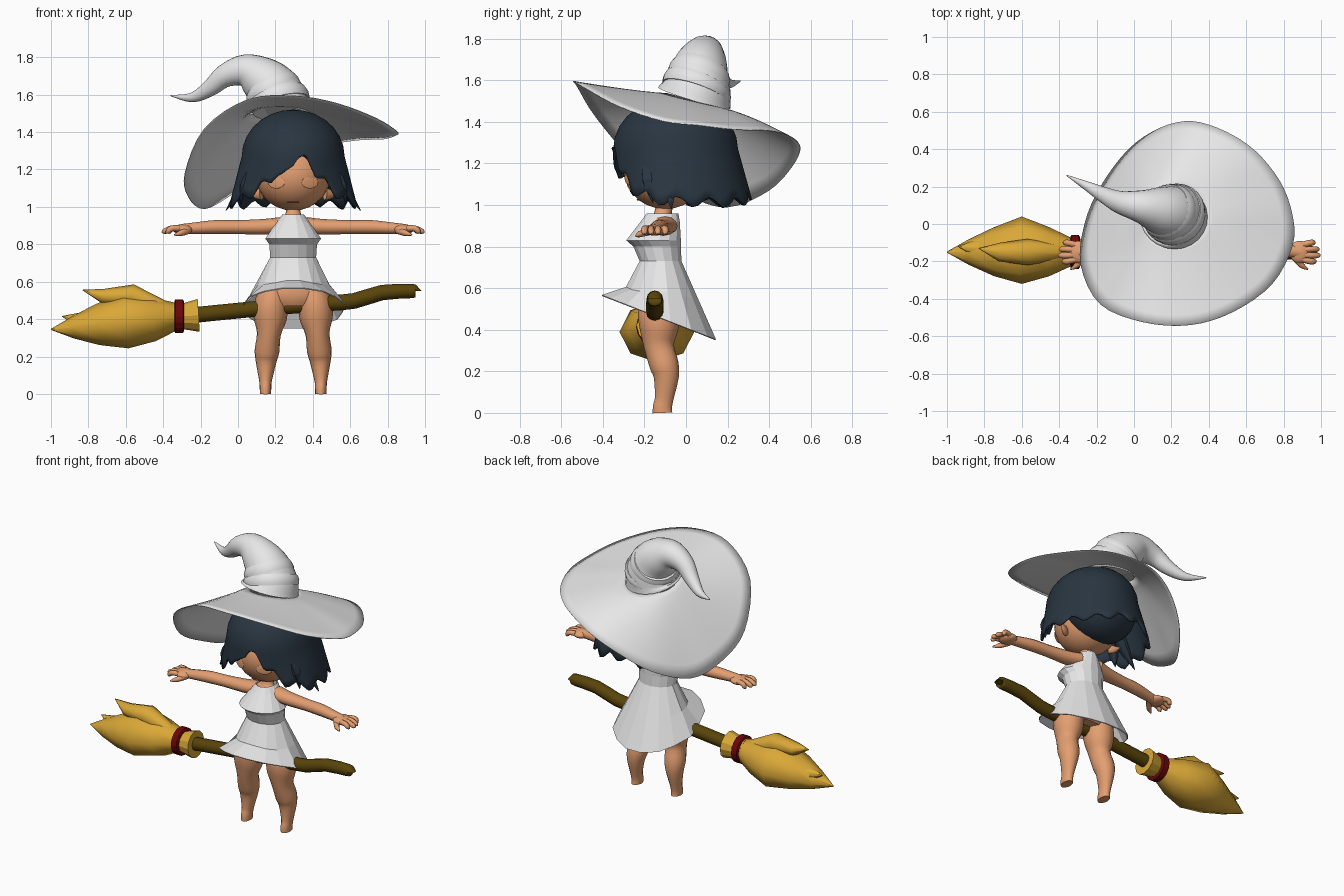
import bpy, math
from mathutils import Vector

if "Cube" in bpy.data.objects:
    bpy.data.objects.remove(bpy.data.objects["Cube"])

CX = 0.295          # the figure's own centre line


def material(name, rgb):
    m = bpy.data.materials.new(name)
    m.use_nodes = True
    m.diffuse_color = (*rgb, 1)
    bsdf = m.node_tree.nodes["Principled BSDF"]
    bsdf.inputs["Base Color"].default_value = (*rgb, 1)
    bsdf.inputs["Roughness"].default_value = 0.8
    return m


white = material("off_white_cloth", (0.8, 0.8, 0.8))
skin = material("tan_skin", (0.77, 0.345, 0.165))
dark = material("blue_black_hair", (0.022, 0.036, 0.052))
straw = material("golden_straw", (0.7, 0.39, 0.038))
wood = material("dark_wood", (0.1, 0.058, 0.003))
red = material("deep_red", (0.15, 0.002, 0.003))
lips = material("brown_lip", (0.36, 0.13, 0.07))


def loft(name, rings, mat, smooth=True, caps=True, thick=0):
    """Skin a list of equal-length rings with quads."""
    n = len(rings[0])
    verts = [tuple(p) for r in rings for p in r]
    faces = [(i * n + j, i * n + (j + 1) % n, (i + 1) * n + (j + 1) % n, (i + 1) * n + j)
             for i in range(len(rings) - 1) for j in range(n)]
    if caps:
        faces += [tuple(reversed(range(n))), tuple(range(len(verts) - n, len(verts)))]
    me = bpy.data.meshes.new(name)
    me.from_pydata(verts, [], faces)
    me.materials.append(mat)
    for p in me.polygons:
        p.use_smooth = smooth and len(p.vertices) == 4
    ob = bpy.data.objects.new(name, me)
    bpy.context.collection.objects.link(ob)
    if thick:
        mod = ob.modifiers.new("thickness", "SOLIDIFY")
        mod.thickness = thick
    return ob


def spline(pts, steps=4, closed=False):
    """Resample points of any width along a smooth curve."""
    n, out = len(pts), []
    pick = (lambda i: pts[i % n]) if closed else (lambda i: pts[max(0, min(n - 1, i))])
    for i in range(n if closed else n - 1):
        for k in range(steps):
            t = k / steps
            out.append([b + 0.5 * t * (c - a + t * (2 * a - 5 * b + 4 * c - d + t * (3 * (b - c) + d - a)))
                        for a, b, c, d in zip(pick(i - 1), pick(i), pick(i + 1), pick(i + 2))])
    return out if closed else out + [list(pts[-1])]


def tube(name, pts, mat, sides=12, smooth=True, steps=3):
    """Sweep an ellipse along (x, y, z, radius[, depth radius]) points."""
    pts = [tuple(p) if len(p) == 5 else (*p, p[3]) for p in pts]
    if steps > 1:
        pts = spline(pts, steps)
    rings = []
    for i, p in enumerate(pts):
        d = Vector(pts[min(i + 1, len(pts) - 1)][:3]) - Vector(pts[max(i - 1, 0)][:3])
        d.normalize()
        u = Vector((0, 1, 0)).cross(d).normalized()
        v = d.cross(u)
        angles = [2 * math.pi * k / sides for k in range(sides)]
        rings.append([Vector(p[:3]) + u * max(p[3], .001) * math.cos(a) + v * max(p[4], .001) * math.sin(a)
                      for a in angles])
    return loft(name, rings, mat, smooth)


def ball(name, loc, size, mat, yaw=0):
    bpy.ops.mesh.primitive_uv_sphere_add(segments=24, ring_count=14, location=loc, rotation=(0, 0, yaw))
    ob = bpy.context.object
    ob.name, ob.scale = name, size
    ob.data.materials.append(mat)
    bpy.ops.object.shade_smooth()
    return ob


def ramp(x, table):
    for (a, u), (b, v) in zip(table, table[1:]):
        if x <= b:
            return u + (v - u) * (x - a) / (b - a)
    return table[-1][1]


# Hat brim: blends from the crown ring to a drooping wavy rim
rim = spline([(.85, -.11, 1.405), (.845, .06, 1.385), (.78, .23, 1.365), (.65, .39, 1.36), (.49, .495, 1.335),
              (.31, .55, 1.28), (.14, .515, 1.19), (-.03, .4, 1.07), (-.18, .2, .99), (-.265, 0, 1.05),
              (-.285, -.22, 1.18), (-.18, -.43, 1.42), (.05, -.525, 1.575), (.3, -.54, 1.595),
              (.53, -.47, 1.555), (.74, -.32, 1.475)], 4, True)
rings = []
for k in range(9):
    t, ring = k / 8, []
    for x, y, z in rim:
        a = math.atan2(y - .05, x - .22)
        ix, iy = .22 + .14 * math.cos(a), .05 + .14 * math.sin(a)
        iz = 1.5 - .27 * (iy - .05)
        ring.append((ix + (x - ix) * t, iy + (y - iy) * t, iz + (z - iz) * t ** 1.3))
    rings.append(ring)
loft("hat_brim", rings[::-1], white, caps=False, thick=0.004)

# Hat crown with bent tail, and two slanted wrapped bands
tube("hat_crown", [(.212, .04, 1.515, .182), (.212, .052, 1.56, .165), (.185, .062, 1.63, .143),
                   (.115, .078, 1.69, .12), (.03, .095, 1.728, .087), (-.07, .115, 1.7, .062),
                   (-.15, .15, 1.635, .045), (-.245, .2, 1.585, .026), (-.36, .26, 1.595, .003)], white, 24, steps=4)
tube("hat_lower_band", [(.22, .045, 1.54, .168), (.212, .055, 1.568, .172), (.204, .065, 1.592, .16)],
     white, 24, steps=2)
tube("hat_upper_band", [(.197, .055, 1.592, .153), (.183, .067, 1.622, .156), (.165, .08, 1.65, .14)],
     white, 24, steps=2)

# Hair shell: parted fringe, pointed locks along the hem
LOCKS, PER = 14, 6
hem_line = [(-180, 1.02), (-140, .98), (-80, .99), (-50, 1.04), (-32, 1.1), (-20, 1.14), (-12, 1.12), (3, 1.235),
            (10, 1.24), (25, 1.16), (38, 1.1), (50, 1.04), (80, .99), (140, .98), (180, 1.02)]
cols = []
for j in range(LOCKS * PER):
    th = 2 * math.pi * j / (LOCKS * PER)
    turn = (math.degrees(th) + 180) % 360 - 180
    hem = ramp(turn, hem_line) + .06 * abs(2 * ((j / PER + .45) % 1) - 1)
    flare = ramp(abs(turn), [(0, 0), (40, .05), (75, .25), (180, .25)])
    col = []
    for k in range(13):
        if k <= 7:
            b = math.pi / 2 * k / 7
            f, z = max(math.sin(b), .01), 1.27 + .25 * math.cos(b)
        else:
            z = 1.27 + (hem - 1.27) * (k - 7) / 5
            f = 1 + flare * (1.27 - z) / .27
        col.append((CX + .275 * f * math.sin(th), -.05 - .3 * f * math.cos(th), z))
    cols.append(col)
loft("hair_shell", [list(r) for r in zip(*cols)][::-1], dark, caps=False, thick=0.012)
ball("hair_back", (CX, .03, 1.22), (.235, .2, .21), dark)

# Head and face
ball("head", (CX, -.1, 1.17), (.2, .2, .19), skin)
ball("mouth", (CX, -.231, 1.025), (.032, .006, .004), lips)
for s, label in ((1, "left"), (-1, "right")):
    ball(f"{label}_eye", (CX + s * .09, -.272, 1.13), (.05, .005, .032), skin, yaw=s * .48)
    tube(f"{label}_ear", [(CX + s * .17, -.1, 1.07, .035, .02), (CX + s * .2, -.08, 1.07, .025, .015),
                          (CX + s * .235, -.06, 1.085, .002)], skin, 8)
    for i, (y, z, out) in enumerate([(-.17, 1.01, .28), (-.08, .98, .36)]):
        tube(f"{label}_side_lock_{i + 1}", [(CX + s * .22, y, 1.22, .02, .04), (CX + s * .27, y, 1.12, .022, .045),
                                            (CX + s * out, y + .01, z, .002)], dark, 6, smooth=False)

# Neck and torso beneath the dress
tube("neck_and_torso", [(CX, -.1, 1.03, .04), (CX, -.11, .96, .042), (CX, -.12, .92, .1, .05),
                        (CX, -.13, .84, .11, .07), (CX, -.12, .72, .1, .08)], skin, 16)
tube("hips", [(CX, -.12, .72, .1, .08), (CX, -.12, .6, .16, .1), (CX, -.125, .52, .18, .1),
              (CX, -.125, .47, .13, .08)], skin, 16)

# Arms, hands and legs on both sides
for s, label in ((1, "left"), (-1, "right")):
    tube(f"{label}_arm", [(CX + s * x, y, z, r, d) for x, y, z, r, d in
                          [(.07, -.1, .9, .045, .06), (.16, -.11, .893, .042, .05), (.3, -.12, .892, .037, .04),
                           (.42, -.13, .892, .037, .04), (.54, -.145, .885, .03, .034),
                           (.6, -.15, .88, .028, .034)]], skin)
    ball(f"{label}_palm", (CX + s * .59, -.15, .88), (.055, .06, .027), skin)
    for i, (y, tip) in enumerate([(-.2, .68), (-.168, .7), (-.135, .695), (-.1, .675)]):
        tube(f"{label}_finger_{i + 1}", [(CX + s * .61, y * .8 - .03, .885, .017), (CX + s * .65, y, .885, .016),
                                         (CX + s * (tip - .01), y, .868, .014), (CX + s * tip, y, .86, .003)], skin, 8)
    tube(f"{label}_thumb", [(CX + s * .56, -.17, .875, .02), (CX + s * .6, -.22, .86, .016),
                            (CX + s * .635, -.242, .85, .004)], skin, 8)
    tube(f"{label}_leg", [(CX + s * x, y, z, r, d) for x, y, z, r, d in
                          [(.1, -.12, .56, .075, .09), (.118, -.13, .48, .09, .1), (.123, -.13, .4, .088, .092),
                           (.13, -.13, .32, .064, .072), (.14, -.105, .23, .066, .07), (.145, -.095, .17, .055, .06),
                           (.148, -.105, .07, .034, .045), (.148, -.113, .03, .031, .046),
                           (.148, -.113, 0, .03, .047)]], skin, 16)

# Dress: faceted bodice tucked at the waist, then a tilted pleated skirt
SIDES = 16


def dress_ring(z, rx, front, back):
    c, r = (front + back) / 2, (back - front) / 2
    return [Vector((CX + rx * math.cos(a), c + r * math.sin(a), z))
            for a in (2 * math.pi * (k + .5) / SIDES for k in range(SIDES))]


bodice = [dress_ring(*p) for p in [(.73, .125, -.225, -.02), (.8, .13, -.255, -.022), (.83, .152, -.29, -.022),
                                   (.92, .09, -.22, -.028), (.96, .058, -.19, -.035)]]
loft("dress_bodice", bodice, white, smooth=False, caps=False, thick=0.006)
waist, hem = bodice[0], dress_ring(0, .28, -.41, .15)
for i, p in enumerate(hem):
    p.z = .46 - .39 * (p.y + .13)
    p.x = CX + (p.x - CX) * (1.02 if i % 2 else .97)
middle = []
for a, b in zip(waist, hem):
    front = max(0, min(1, (-.1 - b.y) / .25))
    m = a.lerp(b, .5 - .14 * front)
    m.z = a.z + (b.z - a.z) * (.5 + .26 * front)
    middle.append(m)
loft("dress_skirt", [hem, middle, waist], white, smooth=False, caps=False, thick=0.006)

# Broom: crooked handle, collar, red binding and straw
BY = -.15
tube("broom_handle", [(-.3, BY, .415, .042), (.1, BY, .455, .042), (.45, BY, .483, .042), (.62, BY, .497, .042),
                      (.77, BY, .542, .041), (.93, BY, .55, .038), (.95, BY, .55, .032)], wood, 12, steps=2)
tube("broom_collar", [(-.21, BY, .42, .088), (-.29, BY, .415, .07), (-.35, BY, .415, .075)],
     straw, 12, smooth=False, steps=1)
tube("broom_binding", [(-.29, BY, .415, .082), (-.295, BY, .415, .09), (-.335, BY, .415, .09),
                       (-.34, BY, .415, .082)], red, 16, smooth=False, steps=1)
tube("broom_straw", [(-.335, BY, .415, .075), (-.45, BY, .4, .118, .13), (-.6, BY + .01, .39, .147, .18),
                     (-.75, BY, .37, .11, .13), (-.88, BY, .355, .06, .07), (-1, BY, .345, .003)],
     straw, 8, steps=1)
for i, path in enumerate([
        [(-.38, BY, .45, .04), (-.57, BY, .525, .062, .07), (-.72, BY, .522, .04, .05), (-.83, BY + .02, .555, .002)],
        [(-.65, BY, .4, .1), (-.82, BY + .02, .385, .055, .06), (-.94, BY + .03, .415, .002)]]):
    tube(f"straw_lock_{i + 1}", path, straw, 8, steps=1)
